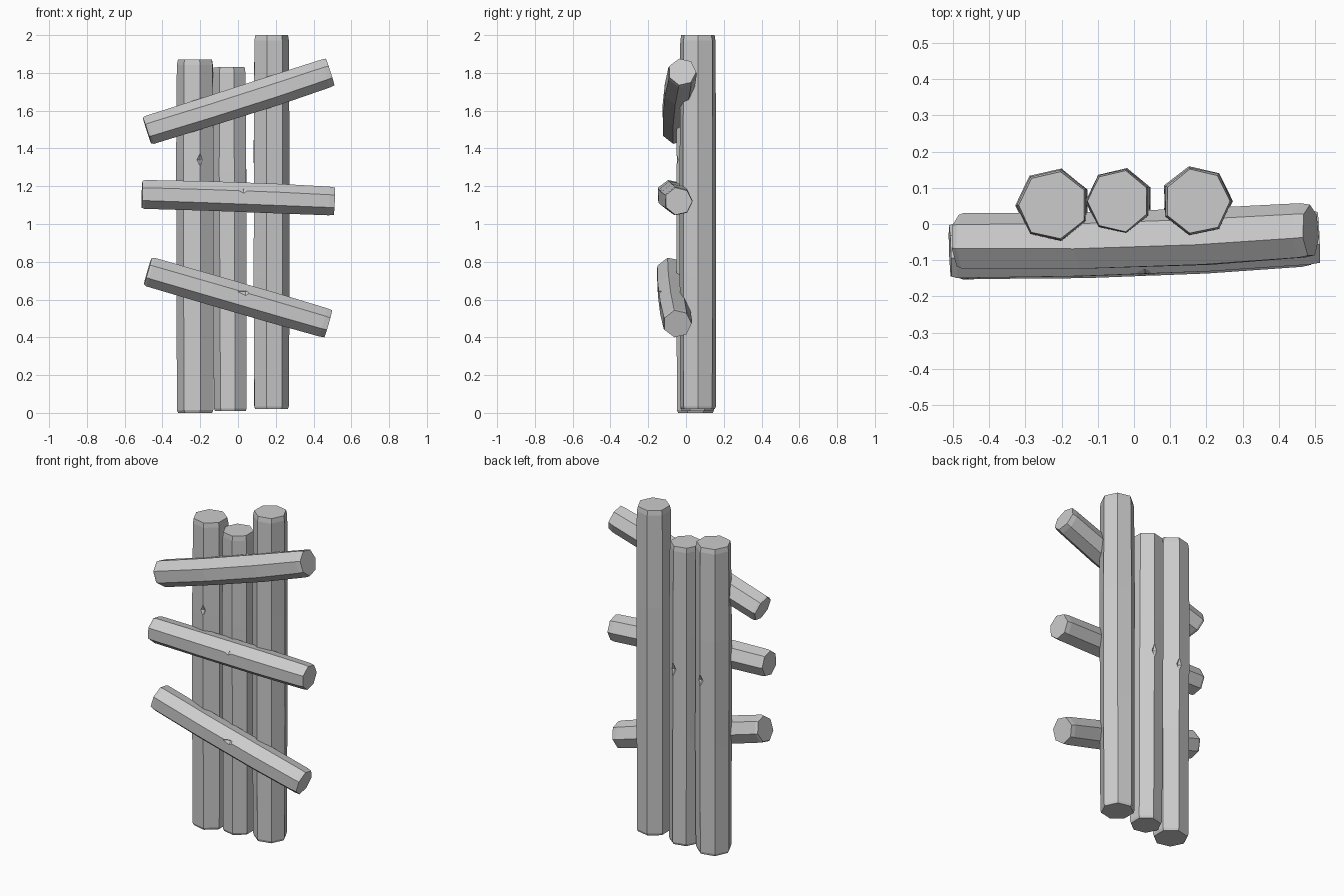
import bpy, bmesh, math, random
from mathutils import Vector

if "Cube" in bpy.data.objects:
    bpy.data.objects.remove(bpy.data.objects["Cube"])

random.seed(4)
SIDES = 7


def log(name, p0, p1, r, point, bow=(0, 0, 0)):
    """Seven-sided log from p0 to p1; one ridge faces 'point', ends slightly chamfered."""
    p0, p1, bow = Vector(p0), Vector(p1), Vector(bow)
    d = (p1 - p0).normalized()
    u = Vector(point)
    u = (u - d * u.dot(d)).normalized()
    v = d.cross(u)
    c = 0.014 / (p1 - p0).length
    rings = [(0, .92), (c, .98), (.35, 1.0), (.7, 1.01), (1 - 2 * c, .97), (1, .92)]
    bm = bmesh.new()
    loops = []
    for t, s in rings:
        mid = p0.lerp(p1, t) + bow * math.sin(math.pi * t)
        loop = []
        for i in range(SIDES):
            a = 2 * math.pi * i / SIDES
            k = r * s * random.uniform(.985, 1.015)
            loop.append(bm.verts.new(mid + (u * math.cos(a) + v * math.sin(a)) * k))
        loops.append(loop)
    for a, b in zip(loops, loops[1:]):
        for i in range(SIDES):
            j = (i + 1) % SIDES
            bm.faces.new((a[i], a[j], b[j], b[i]))
    bm.faces.new(loops[0][::-1])
    bm.faces.new(loops[-1])
    bmesh.ops.recalc_face_normals(bm, faces=bm.faces)
    return to_object(name, bm)


def to_object(name, bm):
    me = bpy.data.meshes.new(name)
    bm.to_mesh(me)
    bm.free()
    ob = bpy.data.objects.new(name, me)
    bpy.context.collection.objects.link(ob)
    return ob


def nick(ob, loc, size):
    """Small diamond chip cut into a ridge."""
    bm = bmesh.new()
    bmesh.ops.create_uvsphere(bm, u_segments=4, v_segments=2, radius=1)
    bmesh.ops.scale(bm, vec=size, verts=bm.verts)
    bmesh.ops.translate(bm, vec=loc, verts=bm.verts)
    cutter = to_object(ob.name + "_nick_cutter", bm)
    cutter.hide_render = True
    cutter.hide_set(True)
    mod = ob.modifiers.new("nick", 'BOOLEAN')
    mod.operation = 'DIFFERENCE'
    mod.solver = 'EXACT'
    mod.object = cutter


# Upright posts
left_post = log("left_post", (-.222, .05, 0), (-.224, .052, 1.87), .103, (-1, 0, 0))
middle_post = log("middle_post", (-.036, .06, .01), (-.042, .063, 1.83), .093, (-1, 0, 0))
right_post = log("right_post", (.173, .063, .02), (.174, .063, 2.0), .099, (1, 0, 0))

# Crooked cross bars
top_bar = log("top_bar", (-.482, -.05, 1.495), (.488, -.02, 1.805), .081, (0, 1, 0), (0, -.012, -.005))
middle_bar = log("middle_bar", (-.508, -.078, 1.158), (.51, -.04, 1.12), .08, (0, 1, 0), (0, -.008, .003))
bottom_bar = log("bottom_bar", (-.478, -.08, .75), (.478, -.045, .472), .082, (0, 1, 0), (0, -.008, 0))

# Chips in the wood
nick(left_post, (-.2, -.055, 1.34), (.03, .02, .045))
nick(left_post, (-.2, .155, 1.06), (.03, .02, .045))
nick(middle_post, (-.02, .155, 1.08), (.025, .018, .045))
nick(middle_bar, (.03, -.142, 1.182), (.045, .018, .025))
nick(bottom_bar, (.04, -.146, .642), (.045, .018, .025))
